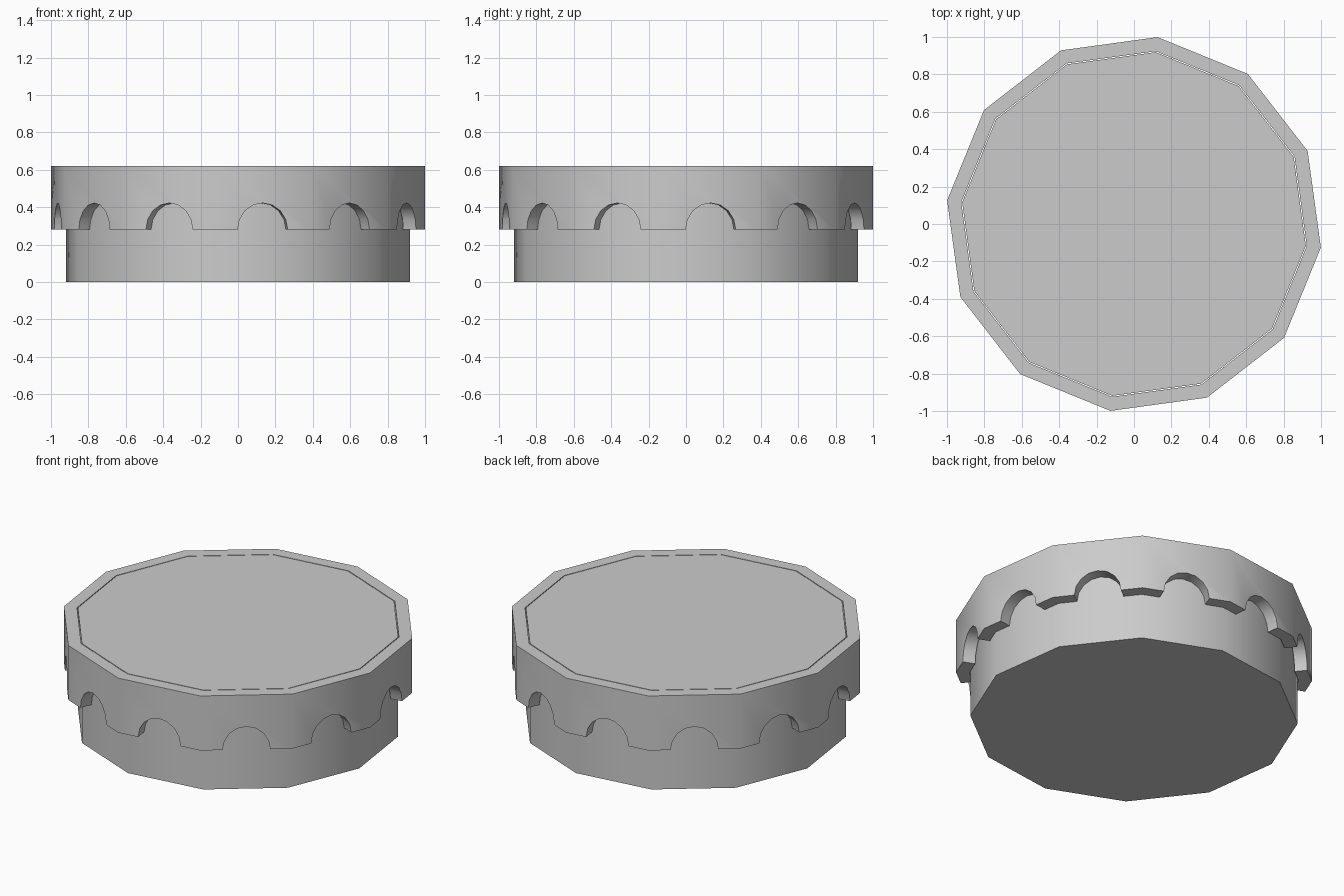
import bpy, bmesh, math
from mathutils import Vector

if "Cube" in bpy.data.objects:
    bpy.data.objects.remove(bpy.data.objects["Cube"])

SIDES = 12
TURN = math.radians(-7.2)
STEP = 2 * math.pi / SIDES
TOP, RIM_Z = 0.62, 0.28
R_OUT, R_IN, R_DRUM = 1.007, 0.931, 0.926


def finish(bm, name):
    bmesh.ops.remove_doubles(bm, verts=bm.verts, dist=0.0005)
    bmesh.ops.recalc_face_normals(bm, faces=bm.faces)
    mesh = bpy.data.meshes.new(name)
    bm.to_mesh(mesh)
    bm.free()
    obj = bpy.data.objects.new(name, mesh)
    bpy.context.collection.objects.link(obj)
    bpy.ops.object.select_all(action='DESELECT')
    obj.select_set(True)
    bpy.context.view_layer.objects.active = obj
    bpy.ops.object.shade_smooth_by_angle(angle=math.radians(35))
    return obj


# Inner twelve-sided drum
bm = bmesh.new()
rings = []
for z in (0, TOP):
    rings.append([bm.verts.new((R_DRUM * math.cos(TURN + i * STEP),
                                R_DRUM * math.sin(TURN + i * STEP), z))
                  for i in range(SIDES)])
bm.faces.new(rings[0])
bm.faces.new(rings[1])
for i in range(SIDES):
    j = (i + 1) % SIDES
    bm.faces.new((rings[0][i], rings[0][j], rings[1][j], rings[1][i]))
finish(bm, "drum")


# Outer band, one arch notch in the lower edge of each side
def side_outline(radius):
    half = radius * math.sin(STEP / 2)
    arch = [(-0.135 * math.cos(a), RIM_Z + 0.143 * math.sin(a))
            for a in (math.pi * k / 8 for k in range(9))]
    return [(-half, RIM_Z)] + arch + [(half, RIM_Z), (half, TOP), (-half, TOP)]


bm = bmesh.new()
for i in range(SIDES):
    mid = TURN + (i + 0.5) * STEP
    normal = Vector((math.cos(mid), math.sin(mid), 0))
    along = Vector((-math.sin(mid), math.cos(mid), 0))
    loops = []
    for radius in (R_OUT, R_IN):
        apothem = radius * math.cos(STEP / 2)
        loops.append([bm.verts.new(normal * apothem + along * u + Vector((0, 0, z)))
                      for u, z in side_outline(radius)])
    outer, inner = loops
    bm.faces.new(outer)
    bm.faces.new(inner)
    n = len(outer)
    for k in range(n):
        if k != n - 3 and k != n - 1:  # side ends are shared with neighbours
            m = (k + 1) % n
            bm.faces.new((outer[k], outer[m], inner[m], inner[k]))
finish(bm, "scalloped_band")
